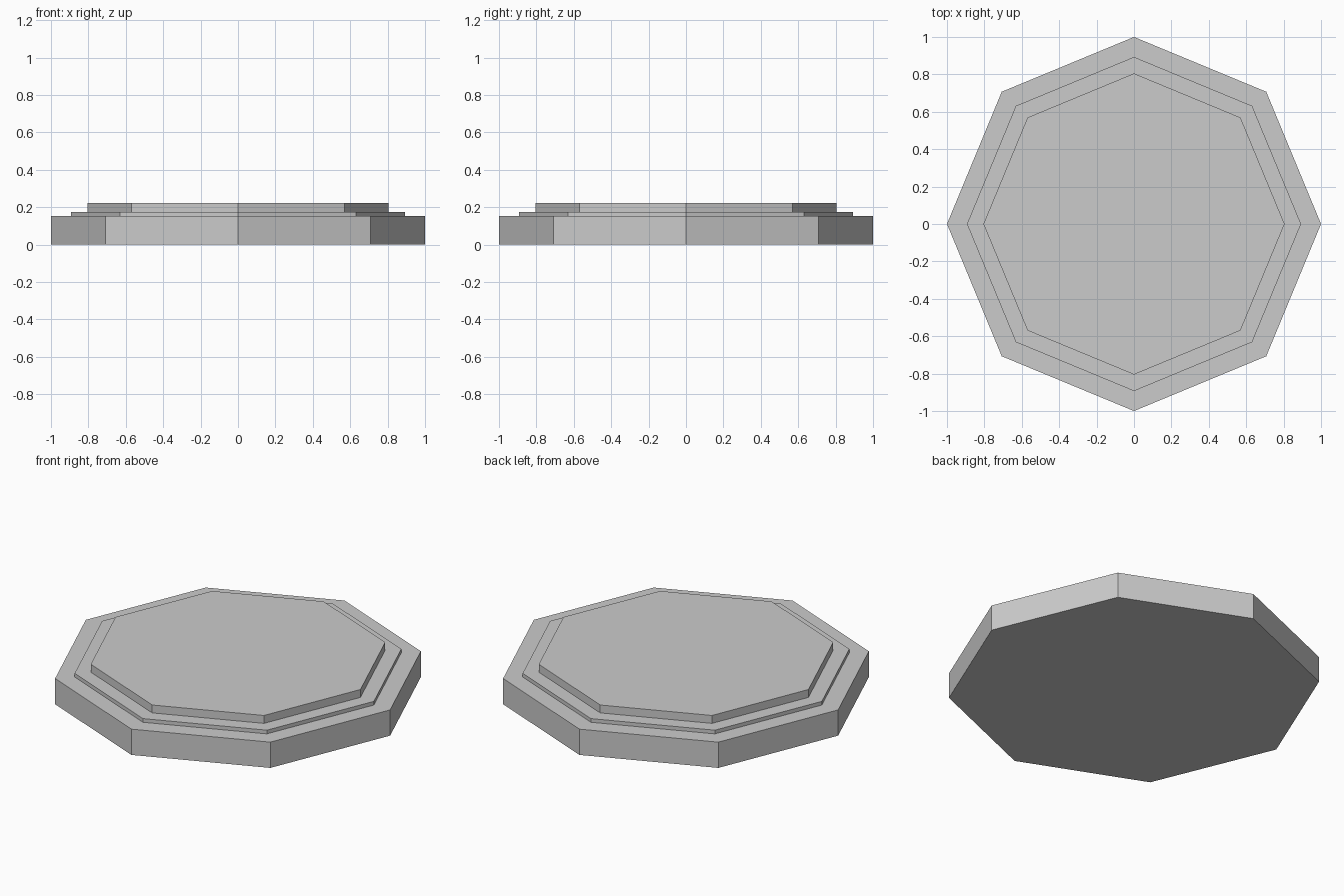
import bpy, bmesh
from math import cos, sin, tau

if "Cube" in bpy.data.objects:
    bpy.data.objects.remove(bpy.data.objects["Cube"])

SIDES = 8
# Stepped outline from the floor up: (corner radius, height)
PROFILE = [(1.0, 0.0), (1.0, 0.153), (0.893, 0.153), (0.893, 0.175),
           (0.805, 0.175), (0.805, 0.222)]

# Octagonal stepped platform, skinned ring by ring with flat caps
bm = bmesh.new()
rings = [[bm.verts.new((r * cos(tau * i / SIDES), r * sin(tau * i / SIDES), z))
          for i in range(SIDES)] for r, z in PROFILE]
for low, high in zip(rings, rings[1:]):
    for i in range(SIDES):
        j = (i + 1) % SIDES
        bm.faces.new((low[i], low[j], high[j], high[i]))
bm.faces.new(rings[0][::-1])
bm.faces.new(rings[-1])

mesh = bpy.data.meshes.new("stepped_platform")
bm.to_mesh(mesh)
bm.free()
platform = bpy.data.objects.new("stepped_platform", mesh)
bpy.context.collection.objects.link(platform)
